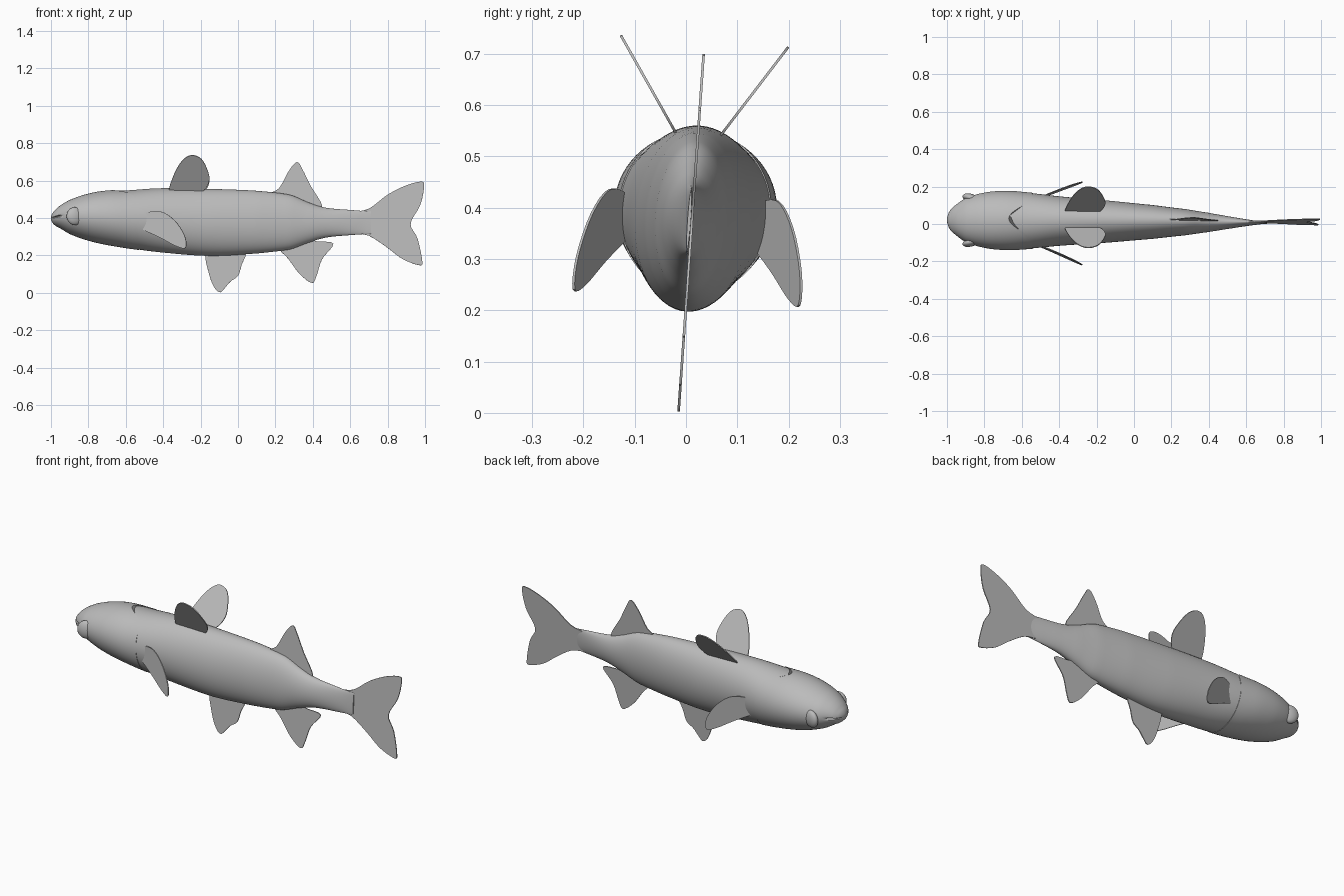
import bpy, bmesh, math
from mathutils import Vector, Matrix

cube = bpy.data.objects.get("Cube")
if cube:
    bpy.data.objects.remove(cube, do_unlink=True)

grey = bpy.data.materials.new("plain grey")
grey.use_nodes = True
GREY = (0.5, 0.5, 0.5, 1)
grey.diffuse_color = GREY
grey.node_tree.nodes["Principled BSDF"].inputs["Base Color"].default_value = GREY

# The whole fish leans slightly about its long axis
LEAN = (Matrix.Translation((0, 0.012, 0.38)) @ Matrix.Rotation(-0.07, 4, 'X')
        @ Matrix.Translation((0, 0, -0.38)))

# Body stations: x, top, bottom, half width
STATIONS = [(-1, .405, .395, .004), (-.98, .44, .363, .055), (-.95, .468, .345, .083),
            (-.9, .497, .315, .118), (-.8, .53, .28, .147), (-.7, .546, .257, .157),
            (-.6, .549, .24, .153), (-.4, .56, .215, .132), (-.14, .556, .197, .112),
            (.1, .546, .21, .09), (.28, .524, .232, .069), (.4, .475, .275, .051),
            (.48, .453, .297, .037), (.6, .443, .308, .018), (.71, .435, .315, .003)]


def spline(points, i, t, closed=False):
    """Smooth point on segment i of a list of vectors."""
    n = len(points)
    pick = (lambda k: points[k % n]) if closed else (lambda k: points[max(0, min(n - 1, k))])
    a, b, c, d = (pick(i + k) for k in (-1, 0, 1, 2))
    return b + (c - a) * (t / 2) + (a * 2 - b * 5 + c * 4 - d) * (t * t / 2) \
        + (b * 3 - a - c * 3 + d) * (t ** 3 / 2)


KNOTS = [Vector(s[1:]) for s in STATIONS]


def section(x):
    # square-root spacing keeps the snout round
    s = math.sqrt(max(0, x + 1))
    knots = [math.sqrt(p[0] + 1) for p in STATIONS]
    i = max(k for k in range(len(knots) - 1) if knots[k] <= s + 1e-9)
    t = min(1, (s - knots[i]) / (knots[i + 1] - knots[i]))
    return spline(KNOTS, i, t)


def finish(bm, name, angle=40):
    bmesh.ops.recalc_face_normals(bm, faces=bm.faces)
    bm.transform(LEAN)
    mesh = bpy.data.meshes.new(name)
    bm.to_mesh(mesh)
    bm.free()
    mesh.materials.append(grey)
    obj = bpy.data.objects.new(name, mesh)
    bpy.context.collection.objects.link(obj)
    bpy.ops.object.select_all(action='DESELECT')
    obj.select_set(True)
    bpy.context.view_layer.objects.active = obj
    bpy.ops.object.shade_smooth_by_angle(angle=math.radians(angle))
    return obj


def loft(name, x_at, scale_at, rings, sides=64, mouth=False):
    bm = bmesh.new()
    grid = []
    for r in range(rings + 1):
        row = []
        for k in range(sides):
            a = 2 * math.pi * k / sides
            x = x_at(r / rings, math.sin(a))
            top, bottom, half = section(x)
            grow = scale_at(r / rings, x)
            # mouth crease along both sides of the snout
            if mouth and k % (sides // 2) == 0 and -0.999 < x < -0.945:
                grow *= 0.87
            row.append(bm.verts.new((x, half * grow * math.cos(a) - 0.008 * x,
                                     (top + bottom) / 2 + (top - bottom) / 2 * grow * math.sin(a))))
        grid.append(row)
    for a, b in zip(grid, grid[1:]):
        for k in range(sides):
            m = (k + 1) % sides
            bm.faces.new((a[k], a[m], b[m], b[k]))
    bm.faces.new(grid[0])
    bm.faces.new(grid[-1])
    return finish(bm, name)


# Head shell ends in a curved gill edge that just overlaps the body
def gill_edge(up):
    return -0.54 - 0.01 * up - 0.12 * max(0, up) ** 8


loft("head", lambda t, up: -1 + t * t * (gill_edge(up) + 1),
     lambda t, x: 1 + 0.012 * t ** 3, 32, mouth=True)
loft("body", lambda t, up: -0.74 + 1.45 * t,
     lambda t, x: 1 - 0.02 * max(0, 1 - (x + 0.74) / 0.25), 60)


# Flat fins: smoothed outline in x and z, placed sideways by a rule y(x, z)
def fin(name, outline, side=lambda x, z: 0, thick=0.005):
    pts = [Vector(p) for p in outline]
    bm = bmesh.new()
    verts = []
    for i in range(len(pts)):
        for j in range(4):
            p = spline(pts, i, j / 4, closed=True)
            verts.append(bm.verts.new((p.x, side(p.x, p.y), p.y)))
    face = bm.faces.new(verts)
    face.normal_update()
    shift = face.normal * thick
    bmesh.ops.translate(bm, verts=verts, vec=-shift / 2)
    out = bmesh.ops.extrude_face_region(bm, geom=[face], use_keep_orig=True)
    moved = [v for v in out["geom"] if isinstance(v, bmesh.types.BMVert)]
    bmesh.ops.translate(bm, verts=moved, vec=shift)
    return finish(bm, name, 30)


fin("tail_fin", [(.6, .42), (.7, .45), (.8, .525), (.9, .575), (.98, .595), (.995, .57),
                 (.975, .47), (.923, .37), (.96, .29), (.985, .17), (.97, .147),
                 (.88, .18), (.8, .24), (.7, .305), (.6, .33)])
fin("rear_dorsal_fin", [(.16, .52), (.22, .56), (.27, .65), (.315, .7), (.345, .66),
                        (.39, .57), (.45, .465), (.4, .44), (.28, .48)])
fin("anal_fin", [(.22, .25), (.27, .18), (.33, .1), (.395, .052), (.42, .09),
                 (.45, .18), (.51, .262), (.42, .275), (.36, .29)])
fin("belly_fin", [(-.17, .22), (-.155, .1), (-.125, .025), (-.095, .002), (-.07, .025),
                  (-.04, .06), (0, .09), (.02, .15), (.04, .22), (-.06, .24)])

# Paired fins and eyes
for label, s in (("left", 1), ("right", -1)):
    # fish faces -x, so these names follow the swimming direction's flanks
    flank = "back" if s > 0 else "front"
    fin(flank + "_pectoral_fin",
        [(-.56, .37), (-.52, .41), (-.42, .425), (-.34, .375), (-.285, .29),
         (-.28, .225), (-.33, .235), (-.42, .285), (-.53, .34)],
        lambda x, z: s * (0.13 + (x + 0.5) * 0.41))
    fin(flank + "_upper_fin",
        [(-.365, .535), (-.345, .62), (-.3, .695), (-.25, .725), (-.195, .705),
         (-.16, .64), (-.155, .59), (-.19, .54), (-.28, .52)],
        lambda x, z: s * (0.048 + (z - 0.55) * 0.66))
    # Eye: flattened ball lying against the side of the head
    bm = bmesh.new()
    bmesh.ops.create_uvsphere(bm, u_segments=32, v_segments=16, radius=0.046)
    bm.transform(Matrix.Translation((-0.872, s * 0.118 + 0.007, 0.402))
                 @ Matrix.Rotation(s * -0.28, 4, 'Z') @ Matrix.Rotation(math.pi / 2, 4, 'X')
                 @ Matrix.Diagonal((1, 1.05, 0.5, 1)))
    finish(bm, flank + "_eye")
